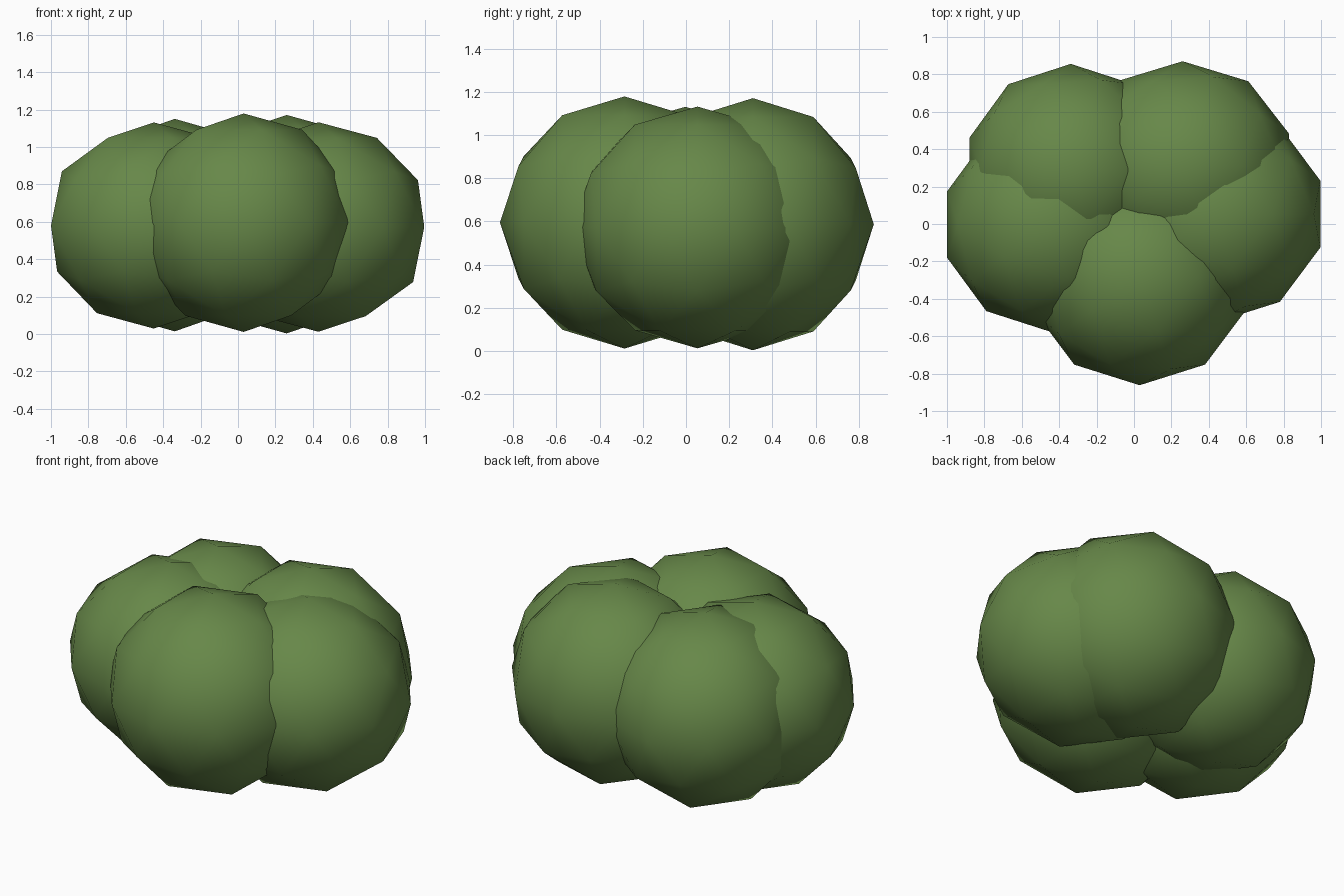
import bpy

if "Cube" in bpy.data.objects:
    bpy.data.objects.remove(bpy.data.objects["Cube"])

# Leaf colour
leaf = bpy.data.materials.new("leaf green")
leaf.diffuse_color = (0.135, 0.245, 0.066, 1.0)
leaf.use_nodes = True
leaf.node_tree.nodes["Principled BSDF"].inputs["Base Color"].default_value = leaf.diffuse_color

# Five overlapping leaf clumps: centre and radii
clumps = {
    "front_leaf_clump": ((0.03, -0.285, 0.595), (0.595, 0.577, 0.584)),
    "left_leaf_clump": ((-0.45, -0.003, 0.58), (0.578, 0.572, 0.551)),
    "right_leaf_clump": ((0.43, 0.053, 0.572), (0.595, 0.58, 0.56)),
    "back_left_leaf_clump": ((-0.338, 0.288, 0.582), (0.568, 0.568, 0.568)),
    "back_right_leaf_clump": ((0.26, 0.31, 0.587), (0.598, 0.56, 0.584)),
}

for name, (centre, radii) in clumps.items():
    bpy.ops.mesh.primitive_ico_sphere_add(subdivisions=2, radius=1, location=centre)
    clump = bpy.context.object
    clump.name = name
    clump.scale = radii
    bpy.ops.object.transform_apply(location=False, rotation=False, scale=True)
    bpy.ops.object.shade_smooth()
    clump.data.materials.append(leaf)
